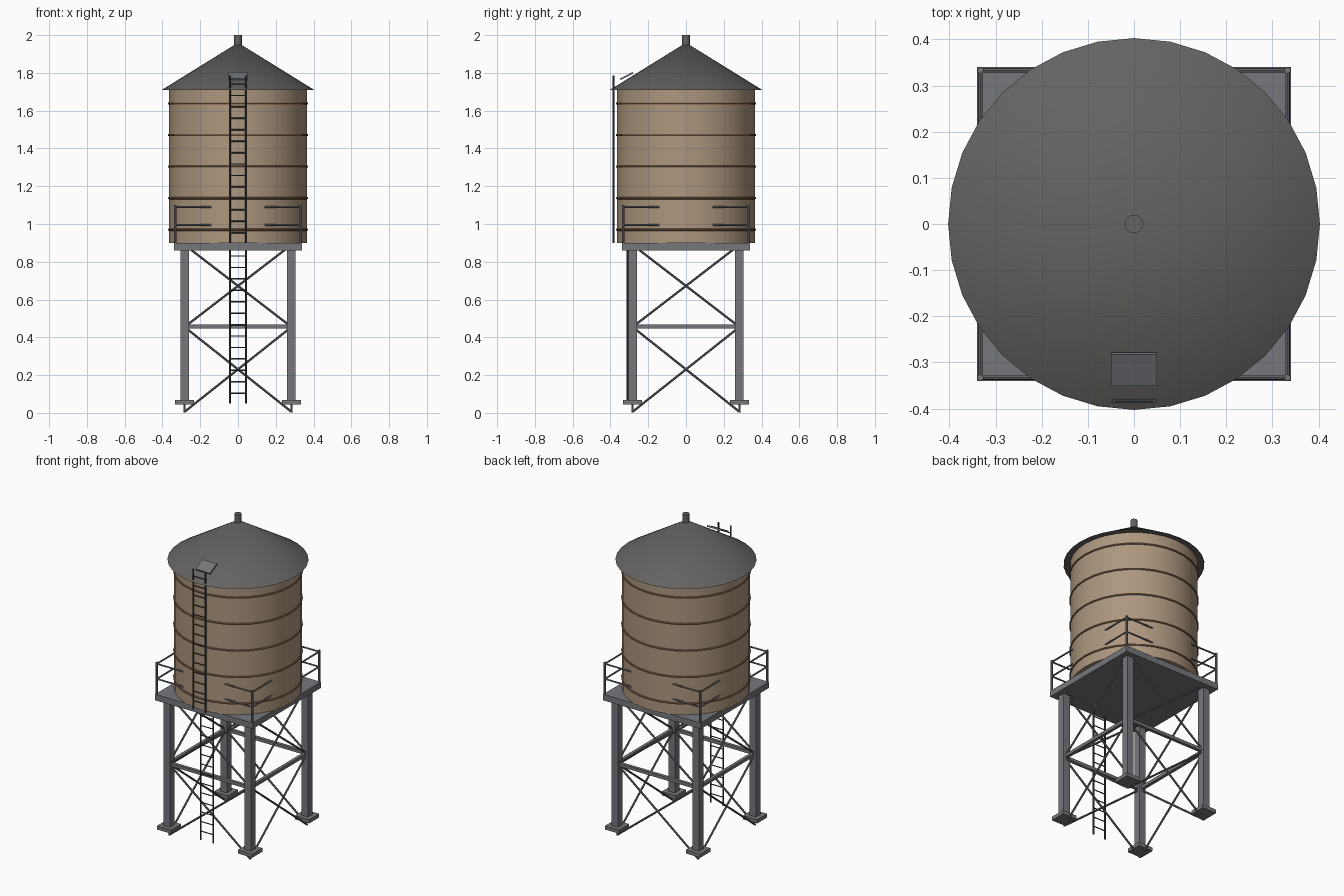
import bpy, math
from mathutils import Vector

if "Cube" in bpy.data.objects:
    bpy.data.objects.remove(bpy.data.objects["Cube"])


def material(name, rgb):
    m = bpy.data.materials.new(name)
    m.diffuse_color = (*rgb, 1)
    m.use_nodes = True
    m.node_tree.nodes["Principled BSDF"].inputs["Base Color"].default_value = m.diffuse_color
    return m


WOOD = material("wood", (0.42, 0.31, 0.21))
HOOP = material("hoop_rust", (0.25, 0.14, 0.08))
STEEL = material("steel", (0.18, 0.185, 0.2))
DARK = material("dark_steel", (0.06, 0.065, 0.07))
ROOF = material("roof_metal", (0.13, 0.125, 0.12))


def finish(name, mat, smooth=False):
    o = bpy.context.object
    o.name = name
    o.data.materials.append(mat)
    if smooth:
        bpy.ops.object.shade_smooth_by_angle(angle=math.radians(35))
    return o


def box(name, center, size, mat, rot=(0, 0, 0)):
    bpy.ops.mesh.primitive_cube_add(size=1, location=center, rotation=rot)
    o = bpy.context.object
    o.scale = size
    return finish(name, mat)


def rod(name, a, b, r, mat, sides=8):
    a, b = Vector(a), Vector(b)
    d = b - a
    bpy.ops.mesh.primitive_cylinder_add(
        vertices=sides, radius=r, depth=d.length, location=(a + b) / 2,
        rotation=d.to_track_quat('Z', 'Y').to_euler())
    return finish(name, mat, True)


def ladder(name, y, z0, z1, step):
    for s in (-1, 1):
        rod(name + "_rail", (s * 0.043, y, z0), (s * 0.043, y, z1), 0.005, DARK)
    z = z0 + step * 0.9
    while z < z1:
        rod(name + "_rung", (-0.043, y, z), (0.043, y, z), 0.0035, DARK, 6)
        z += step


# Tank body and hoops
bpy.ops.mesh.primitive_cylinder_add(vertices=32, radius=0.365, depth=0.81,
                                    location=(0, 0, 1.305))
finish("tank", WOOD, True)
for i in range(5):
    bpy.ops.mesh.primitive_torus_add(major_radius=0.365, minor_radius=0.006,
                                     major_segments=32, minor_segments=8,
                                     location=(0, 0, 0.97 + i * 0.167))
    finish("tank_hoop", HOOP, True)

# Conical roof, finial and hatch
bpy.ops.mesh.primitive_cone_add(vertices=32, radius1=0.403, radius2=0, depth=0.25,
                                location=(0, 0, 1.835))
finish("roof", ROOF, True)
rod("roof_finial", (0, 0, 1.93), (0, 0, 2.0), 0.02, ROOF, 16)
box("roof_hatch", (0, -0.315, 1.783), (0.1, 0.076, 0.009), STEEL,
    (math.radians(27), 0, 0))

# Platform
box("platform", (0, 0, 0.88), (0.68, 0.68, 0.038), STEEL)

# Legs, feet and corner railings
L, R = 0.283, 0.333
for sx in (-1, 1):
    for sy in (-1, 1):
        box("leg", (sx * L, sy * L, 0.46), (0.045, 0.045, 0.81), STEEL)
        box("foot_plate", (sx * L, sy * L, 0.057), (0.1, 0.1, 0.023), STEEL)
        corner = (sx * R, sy * R)
        ends = ((sx * 0.115, sy * R), (sx * R, sy * 0.115))
        for p in (corner, *ends):
            rod("railing_post", (*p, 0.9), (*p, 1.1), 0.007, STEEL)
        for z in (0.995, 1.09):
            for e in ends:
                rod("railing_bar", (*corner, z), (*e, z), 0.005, STEEL)

# Girts and cross bracing on the four sides
for k in range(4):
    ang = k * math.pi / 2
    c, s = round(math.cos(ang)), round(math.sin(ang))

    def side(u, z):
        return (c * u + s * L, s * u - c * L, z)

    box("girt", side(0, 0.457), (2 * L, 0.02, 0.02), STEEL, (0, 0, ang))
    for z0, z1 in ((0.006, 0.455), (0.455, 0.89)):
        for d in (-1, 1):
            rod("cross_brace", side(-d * L, z0), side(d * L, z1), 0.006, STEEL)

# Ladders
ladder("lower_ladder", -0.309, 0.05, 0.87, 0.0605)
ladder("upper_ladder", -0.384, 0.9, 1.785, 0.0605)
